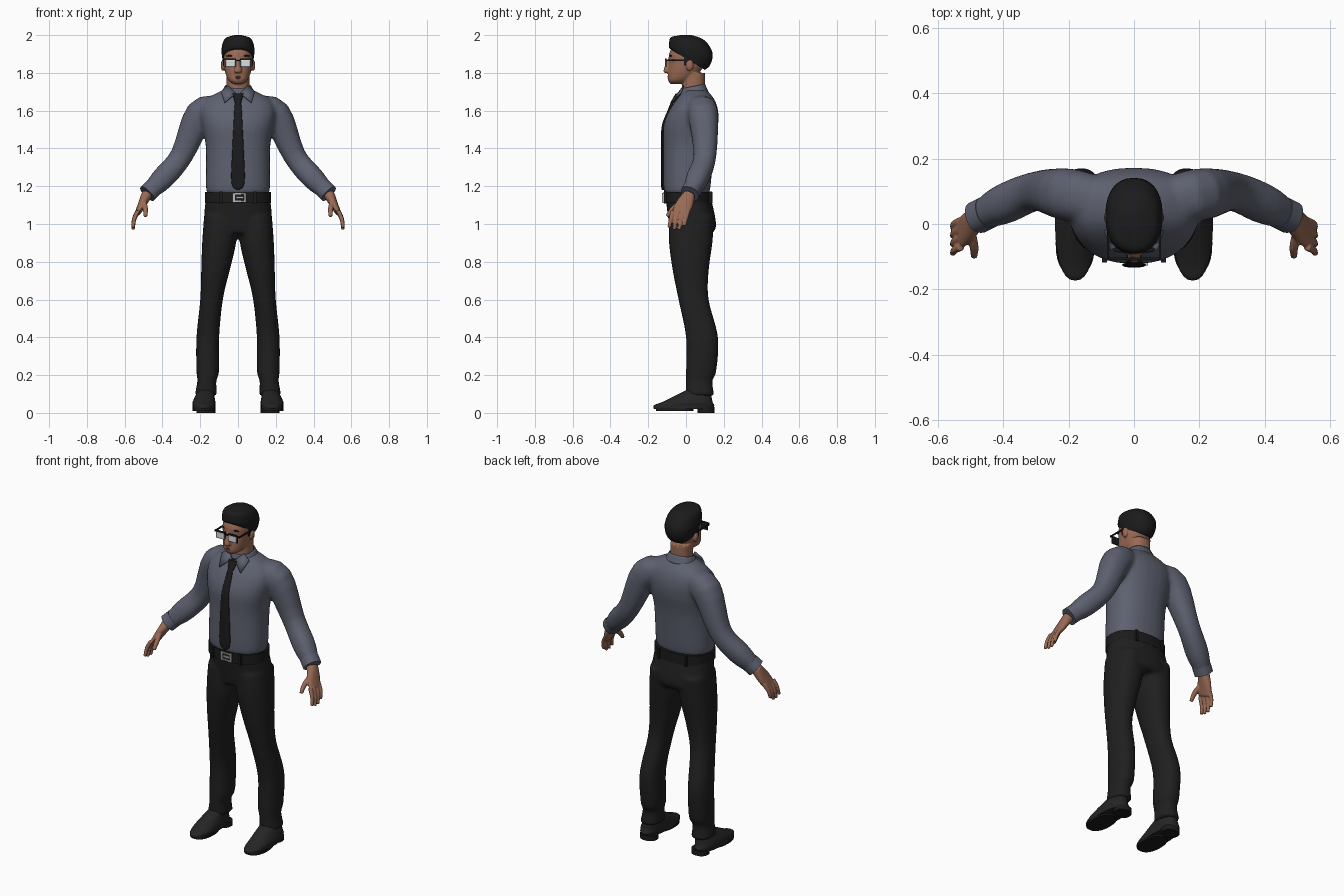
import bpy, bmesh, math
from mathutils import Vector, Matrix

cube = bpy.data.objects.get("Cube")
if cube:
    bpy.data.objects.remove(cube, do_unlink=True)


def material(name, *rgb):
    mat = bpy.data.materials.new(name)
    mat.use_nodes = True
    mat.diffuse_color = (*rgb, 1)
    shader = mat.node_tree.nodes["Principled BSDF"]
    shader.inputs["Base Color"].default_value = (*rgb, 1)
    return mat


SHIRT = material("slate_shirt", .11, .12, .16)
CLOTH = material("trouser_black", .014, .014, .014)
LEATHER = material("shoe_black", .018, .018, .018)
DARK = material("deep_black", .011, .011, .012)
SKIN = material("brown_skin", .32, .145, .09)
LIP = material("lip_brown", .22, .09, .06)
METAL = material("buckle_metal", .5, .5, .5)
LENS = material("pale_lens", .72, .74, .76)
SIDES = {"left": 1, "right": -1}
ROUNDNESS = 2.3


def oval(z, front, back, half, x=0, tilt=0):
    """Level ring reaching from front to back, half as wide as the part."""
    return x, (front + back) / 2, z, half, (back - front) / 2, tilt


def joint(point, radius, wide=1):
    """Ring of a limb, set square to the limb's path."""
    return *point, radius, radius * wide, 0


def spline(rings, steps):
    """Smoothly interpolate a list of rings."""
    result, last = [], len(rings) - 1
    for i in range(last):
        before, start, end, after = (rings[min(max(i + j, 0), last)] for j in (-1, 0, 1, 2))
        for k in range(steps):
            t = k / steps
            ring = []
            for a, b, c, d in zip(before, start, end, after):
                leave, arrive = (c - a) / 2, (d - b) / 2
                bend = 3 * (c - b) - 2 * leave - arrive
                twist = 2 * (b - c) + leave + arrive
                ring.append(b + t * (leave + t * (bend + t * twist)))
            result.append(ring)
    return result + [rings[-1]]


def signed_power(value):
    return math.copysign(abs(value) ** (2 / ROUNDNESS), value)


def loft(bm, rings, side=1, limb=False, sides=28, steps=4, cap=True):
    """Skin a row of rings; side=-1 mirrors the part."""
    rings = spline(rings, steps)
    centers = [Vector(ring[:3]) for ring in rings]
    rows = []
    for i, (*_, rx, ry, tilt) in enumerate(rings):
        along = Vector((0, 0, 1))
        if limb:
            ahead = centers[min(i + 1, len(centers) - 1)]
            along = (ahead - centers[max(i - 1, 0)]).normalized()
        across = Vector((0, 1, 0)).cross(along).normalized()
        depth = along.cross(across)
        row = []
        for k in range(sides):
            angle = math.tau * k / sides
            u = rx * signed_power(math.cos(angle))
            v = ry * signed_power(math.sin(angle))
            p = centers[i] + across * u + depth * v
            row.append(bm.verts.new((p.x * side, p.y, p.z + tilt * v)))
        rows.append(row)
    for lower, upper in zip(rows, rows[1:]):
        for k in range(sides):
            bm.faces.new((lower[k - 1], lower[k], upper[k], upper[k - 1]))
    if cap:
        bm.faces.new(rows[0])
        bm.faces.new(rows[-1])


def box(bm, center, size):
    place = Matrix.Translation(center) @ Matrix.Diagonal((*size, 1))
    bmesh.ops.create_cube(bm, size=1, matrix=place)


def ball(bm, center, radii):
    place = Matrix.Translation(center) @ Matrix.Diagonal((*radii, 1))
    bmesh.ops.create_uvsphere(bm, u_segments=16, v_segments=10, radius=1, matrix=place)


def finish(bm, name, mat, voxel=0, thickness=0, bevel=0):
    """Make the object; voxel blends overlapping volumes into one skin."""
    bmesh.ops.recalc_face_normals(bm, faces=bm.faces)
    mesh = bpy.data.meshes.new(name)
    bm.to_mesh(mesh)
    bm.free()
    mesh.materials.append(mat)
    for face in mesh.polygons:
        face.use_smooth = True
    mesh.set_sharp_from_angle(angle=math.radians(45))
    ob = bpy.data.objects.new(name, mesh)
    bpy.context.collection.objects.link(ob)
    if voxel:
        blend = ob.modifiers.new("blend", 'REMESH')
        blend.mode, blend.voxel_size, blend.use_smooth_shade = 'VOXEL', voxel, True
        relax = ob.modifiers.new("relax", 'SMOOTH')
        relax.factor, relax.iterations = .5, 4
    if thickness:
        ob.modifiers.new("thickness", 'SOLIDIFY').thickness = thickness
    if bevel:
        rounding = ob.modifiers.new("rounding", 'BEVEL')
        rounding.width, rounding.segments = bevel, 3


# Shirt: torso and sleeves blended together
armpit, shoulder = Vector((.1, .07, 1.6)), Vector((.2, .09, 1.58))
elbow, forearm = Vector((.3, .1, 1.36)), Vector((.4, .06, 1.24))
wrist, knuckles = Vector((.48, .02, 1.16)), Vector((.53, -.03, 1.06))
bm = bmesh.new()
loft(bm, [oval(z=1.16, front=-.11, back=.12, half=.16),
          oval(z=1.2, front=-.12, back=.13, half=.17),
          oval(z=1.4, front=-.12, back=.15, half=.17),
          oval(z=1.52, front=-.12, back=.17, half=.19),
          oval(z=1.6, front=-.09, back=.17, half=.2),
          oval(z=1.66, front=-.05, back=.15, half=.17),
          oval(z=1.71, front=-.01, back=.11, half=.08)])
for side in SIDES.values():
    loft(bm, [joint(armpit, .07), joint(shoulder, .08), joint(elbow, .06),
              joint(forearm, .06), joint(wrist, .04)], side, limb=True)
finish(bm, "shirt", SHIRT, voxel=.011)

# Cuffs and hands
for label, side in SIDES.items():
    bm = bmesh.new()
    loft(bm, [joint(forearm.lerp(wrist, t), .05) for t in (.6, .8, 1)], side, limb=True)
    finish(bm, label + "_cuff", SHIRT)
    bm = bmesh.new()
    loft(bm, [joint(wrist.lerp(knuckles, t), .03 - .015 * t, wide=1 + 2 * t)
              for t in (0, .5, 1)], side, limb=True)
    for k, length in enumerate((.09, .1, .1, .08)):
        base = knuckles + Vector((0, (k - 1.5) * .027, .01))
        middle = base + Vector((.02, -.01, -length / 2))
        tip = base + Vector((.025, -.02, -length))
        loft(bm, [joint(base, .012), joint(middle, .011), joint(tip, .009)],
             side, limb=True, sides=12)
    loft(bm, [joint((.5, -.02, 1.12), .014), joint((.49, -.07, 1.08), .014),
              joint((.49, -.1, 1.04), .01)], side, limb=True, sides=12)
    finish(bm, label + "_hand", SKIN, voxel=.0045)

# Trousers: hips and legs blended together
bm = bmesh.new()
loft(bm, [oval(z=.95, front=-.08, back=.14, half=.15),
          oval(z=1, front=-.09, back=.16, half=.18),
          oval(z=1.15, front=-.11, back=.13, half=.17)])
for side in SIDES.values():
    loft(bm, [oval(z=.09, front=0, back=.15, half=.06, x=.17),
              oval(z=.17, front=0, back=.14, half=.05, x=.165),
              oval(z=.22, front=0, back=.16, half=.06, x=.16),
              oval(z=.4, front=0, back=.17, half=.06, x=.16),
              oval(z=.6, front=-.04, back=.12, half=.06, x=.14),
              oval(z=.75, front=-.07, back=.12, half=.075, x=.12),
              oval(z=.9, front=-.09, back=.14, half=.09, x=.1),
              oval(z=1.04, front=-.09, back=.15, half=.09, x=.09)], side)
finish(bm, "trousers", CLOTH, voxel=.011)

# Belt with loops, and its buckle
belt_z = 1.14
bm = bmesh.new()
loft(bm, [oval(z=belt_z + dz, front=-.12, back=.14, half=.174)
          for dz in (-.03, .03)], steps=1)
for side in SIDES.values():
    for y in (-.11, .13):
        box(bm, (.09 * side, y, belt_z), (.015, .015, .065))
finish(bm, "belt", DARK)
bm = bmesh.new()
for step in (-1, 1):
    box(bm, (.007 + .03 * step, -.122, belt_z), (.012, .01, .05))
    box(bm, (.007, -.122, belt_z + .02 * step), (.06, .01, .007))
box(bm, (.01, -.123, belt_z), (.04, .01, .01))
finish(bm, "belt_buckle", METAL)

# Shoes with soles and heels
for label, side in SIDES.items():
    bm = bmesh.new()
    loft(bm, [oval(z=.02, front=-.17, back=.14, half=.06, x=.18),
              oval(z=.04, front=-.17, back=.15, half=.06, x=.18),
              oval(z=.06, front=-.12, back=.14, half=.06, x=.18),
              oval(z=.12, front=0, back=.13, half=.04, x=.17)], side)
    finish(bm, label + "_shoe", LEATHER)
    bm = bmesh.new()
    loft(bm, [oval(z, front=-.16, back=.04, half=.06, x=.18) for z in (.01, .025)],
         side, steps=1)
    loft(bm, [oval(z, front=.06, back=.15, half=.05, x=.17) for z in (0, .03)],
         side, steps=1)
    finish(bm, label + "_sole", DARK)


def strap(z, y, half, thin=.008):
    return oval(z, y - thin, y + thin, half)


# Tie: blade and knot
bm = bmesh.new()
loft(bm, [strap(z=1.18, y=-.12, half=.005), strap(z=1.22, y=-.125, half=.035),
          strap(z=1.4, y=-.125, half=.03), strap(z=1.52, y=-.12, half=.024),
          strap(z=1.6, y=-.09, half=.02), strap(z=1.65, y=-.07, half=.015)])
loft(bm, [strap(z=1.64, y=-.07, half=.016, thin=.014),
          strap(z=1.69, y=-.04, half=.03, thin=.016)])
finish(bm, "tie", DARK)

# Collar: flared band and two pointed flaps
bm = bmesh.new()
loft(bm, [oval(z=1.69, front=-.03, back=.12, half=.09, tilt=.1),
          oval(z=1.73, front=-.02, back=.1, half=.07, tilt=.2)], cap=False)
for side in SIDES.values():
    flap = (.01, -.04, 1.69), (.05, -.01, 1.73), (.09, -.02, 1.7), (.07, -.075, 1.64)
    bm.faces.new([bm.verts.new((x * side, y, z)) for x, y, z in flap])
finish(bm, "collar", SHIRT, thickness=.006)

# Head: neck, skull, nose and ears
bm = bmesh.new()
loft(bm, [oval(z, front=-.02, back=.1, half=.06) for z in (1.65, 1.8)])
loft(bm, [oval(z=1.74, front=-.08, back=-.03, half=.02),
          oval(z=1.76, front=-.095, back=.02, half=.05),
          oval(z=1.8, front=-.095, back=.07, half=.067),
          oval(z=1.85, front=-.09, back=.1, half=.075),
          oval(z=1.9, front=-.09, back=.11, half=.076),
          oval(z=1.96, front=-.06, back=.09, half=.06)])
loft(bm, [oval(z=1.8, front=-.11, back=-.09, half=.01),
          oval(z=1.81, front=-.12, back=-.08, half=.02),
          oval(z=1.87, front=-.1, back=-.08, half=.01)])
for side in SIDES.values():
    ball(bm, (.08 * side, .02, 1.84), (.012, .02, .03))
finish(bm, "head", SKIN, voxel=.005)

# Lips
bm = bmesh.new()
for z in (1.772, 1.78):
    ball(bm, (0, -.09, z), (.02, .008, .005))
finish(bm, "lips", LIP)

# Hair: cap sloping down to the nape, with sideburns and eyebrows
bm = bmesh.new()
loft(bm, [oval(z=1.87, front=-.08, back=.1, half=.08, tilt=-.6),
          oval(z=1.89, front=-.09, back=.13, half=.085, tilt=-.4),
          oval(z=1.93, front=-.09, back=.14, half=.087, tilt=-.2),
          oval(z=1.98, front=-.08, back=.1, half=.07, tilt=-.1),
          oval(z=2, front=-.03, back=.03, half=.02)])
for side in SIDES.values():
    box(bm, (.075 * side, 0, 1.865), (.01, .02, .05))
    ball(bm, (.04 * side, -.08, 1.89), (.023, .007, .004))
finish(bm, "hair", DARK)

# Glasses: frame with temples, and lenses
frame, lenses = bmesh.new(), bmesh.new()
eye_z = 1.853
for side in SIDES.values():
    box(frame, (.04 * side, -.105, eye_z), (.06, .006, .043))
    box(frame, (.045 * side, -.106, eye_z + .02), (.07, .008, .008))
    box(frame, (.08 * side, -.04, eye_z + .015), (.006, .13, .008))
    box(lenses, (.04 * side, -.108, eye_z - .002), (.052, .008, .036))
box(frame, (0, -.108, eye_z + .013), (.03, .008, .006))
finish(frame, "glasses_frame", DARK)
finish(lenses, "lenses", LENS, bevel=.003)
